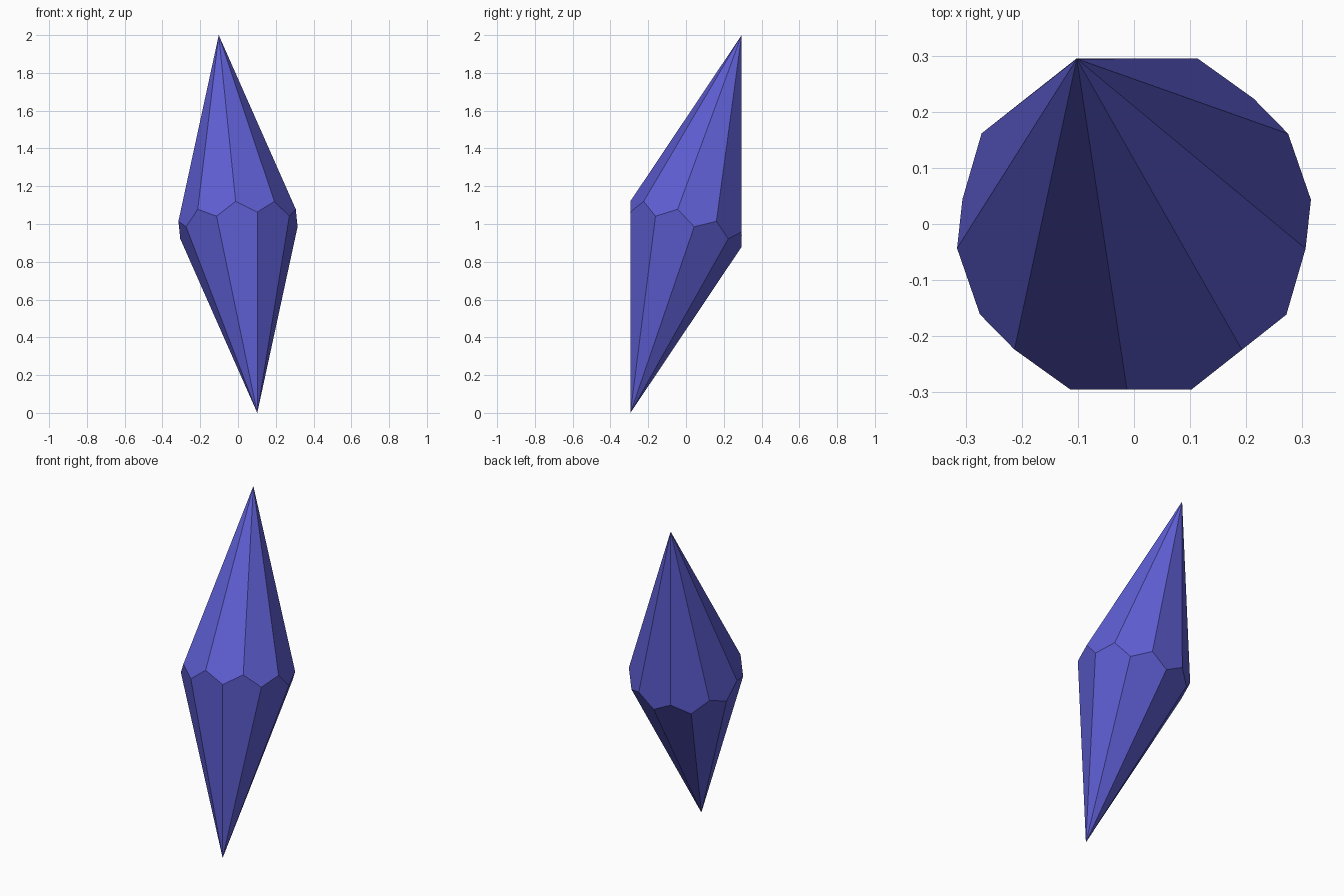
import bpy
import bmesh
import math
from mathutils import Matrix, Vector

cube = bpy.data.objects.get("Cube")
if cube:
    bpy.data.objects.remove(cube, do_unlink=True)

SIDES = 9                       # kite faces on each half
RADIUS = 0.317                  # radius of the zigzag girdle
TILT = math.radians(17.3)       # lean that makes one edge vertical
AZIMUTH = math.radians(109.1)   # direction of the lean
APEX = 1.0 / math.cos(TILT)     # half length along the crystal axis
ZIGZAG = APEX * math.tan(math.pi / (2 * SIDES)) ** 2   # keeps the kites flat

# Single flat blue-violet colour
mat = bpy.data.materials.new("violet_blue")
mat.use_nodes = True
colour = (0.11, 0.11, 0.64, 1.0)
mat.diffuse_color = colour
mat.node_tree.nodes["Principled BSDF"].inputs["Base Color"].default_value = colour

# Upright double-pointed crystal: two tips and a zigzag girdle
bm = bmesh.new()
top = bm.verts.new((0, 0, APEX))
bottom = bm.verts.new((0, 0, -APEX))
count = 2 * SIDES
girdle = []
for i in range(count):
    a = math.pi * i / SIDES
    z = ZIGZAG if i % 2 == 0 else -ZIGZAG
    girdle.append(bm.verts.new((RADIUS * math.cos(a), RADIUS * math.sin(a), z)))

# Kite faces, alternating between the upper and lower tip
for i in range(count):
    a, b, c = (girdle[(i + k) % count] for k in range(3))
    if i % 2 == 0:
        bm.faces.new((top, a, b, c))
    else:
        bm.faces.new((bottom, c, b, a))

# Lean the crystal and lift it onto the ground
lean = (Matrix.Translation(Vector((0, 0, 1)))
        @ Matrix.Rotation(AZIMUTH, 4, 'Z')
        @ Matrix.Rotation(TILT, 4, 'Y'))
bmesh.ops.transform(bm, matrix=lean, verts=bm.verts)
bmesh.ops.recalc_face_normals(bm, faces=bm.faces)

mesh = bpy.data.meshes.new("crystal")
bm.to_mesh(mesh)
bm.free()
mesh.materials.append(mat)
crystal = bpy.data.objects.new("crystal", mesh)
bpy.context.collection.objects.link(crystal)
